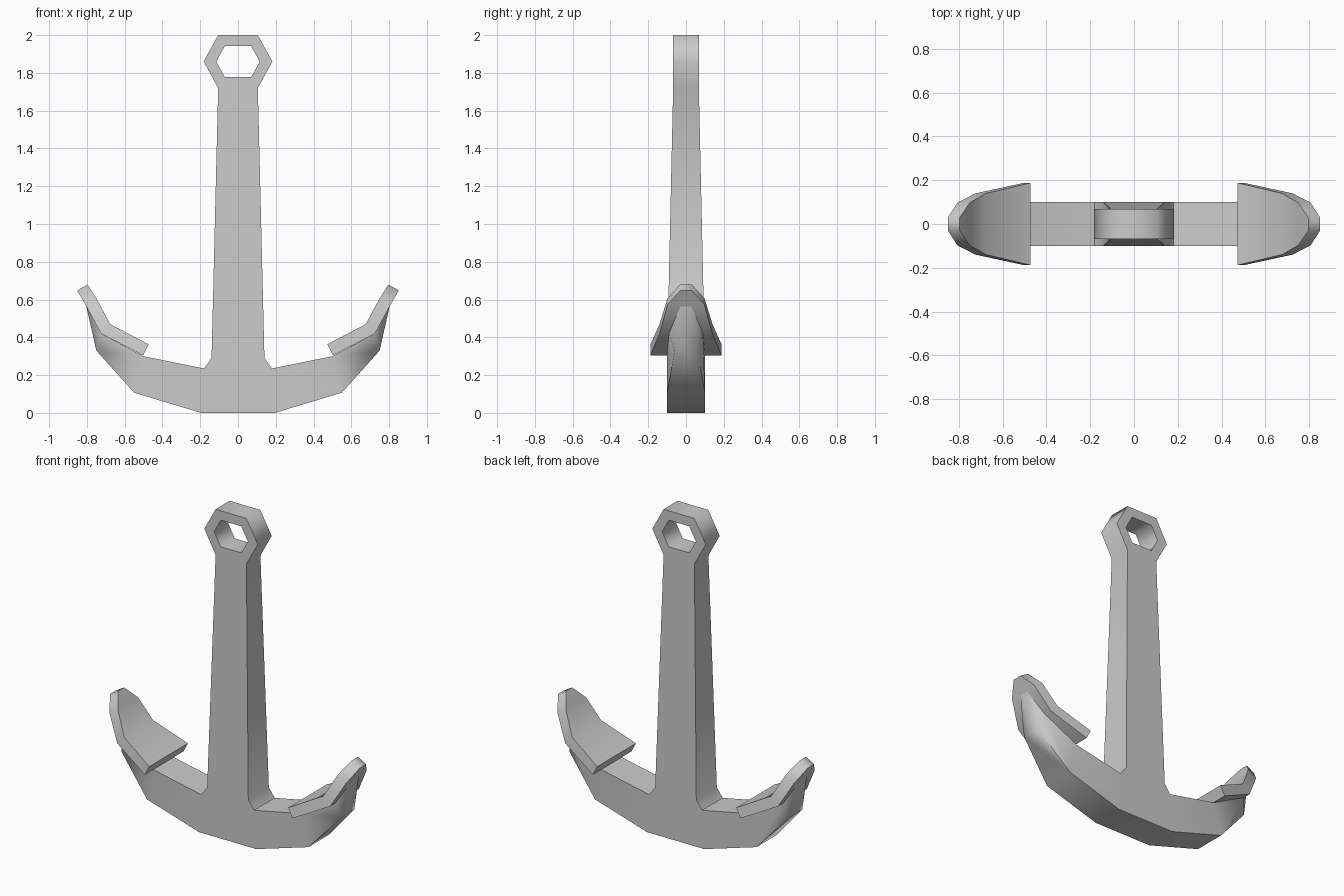
import bpy, bmesh
from math import radians

if "Cube" in bpy.data.objects:
    bpy.data.objects.remove(bpy.data.objects["Cube"])


def half_solid(name, pts, faces):
    """Front faces from (x, z, half depth), copied to the back, rim closed, mirrored in x."""
    bm = bmesh.new()
    front = [bm.verts.new((x, -d, z)) for x, z, d in pts]
    back = [bm.verts.new((x, d, z)) for x, z, d in pts]
    count = {}
    for f in faces:
        bm.faces.new([front[i] for i in f])
        bm.faces.new([back[i] for i in reversed(f)])
        for a, b in zip(f, f[1:] + f[:1]):
            count.setdefault(frozenset((a, b)), []).append((a, b))
    for uses in count.values():
        a, b = uses[0]
        on_centre = abs(pts[a][0]) < 1e-5 and abs(pts[b][0]) < 1e-5
        if len(uses) == 1 and not on_centre:
            bm.faces.new((front[b], front[a], back[a], back[b]))
    # mirror to the other side
    geom = bm.verts[:] + bm.edges[:] + bm.faces[:]
    dup = bmesh.ops.duplicate(bm, geom=geom)["geom"]
    for v in dup:
        if isinstance(v, bmesh.types.BMVert):
            v.co.x *= -1
    bmesh.ops.remove_doubles(bm, verts=bm.verts[:], dist=1e-4)
    bmesh.ops.recalc_face_normals(bm, faces=bm.faces[:])
    me = bpy.data.meshes.new(name)
    bm.to_mesh(me)
    bm.free()
    ob = bpy.data.objects.new(name, me)
    bpy.context.collection.objects.link(ob)
    bpy.ops.object.select_all(action='DESELECT')
    ob.select_set(True)
    bpy.context.view_layer.objects.active = ob
    bpy.ops.object.shade_smooth_by_angle(angle=radians(65))
    return ob


# Shank with hexagonal eye, and curved tapering arms
R = 0.068
body = [
    # eye: outer loop, then inner loop
    (0, 2, R), (.105, 2, R), (.182, 1.86, R), (.105, 1.72, R), (0, 1.72, R),
    (0, 1.942, R), (.07, 1.942, R), (.115, 1.86, R), (.07, 1.778, R), (0, 1.778, R),
    # shank foot and crown
    (.14, .29, .1), (0, .29, .1), (.18, .235, .1), (0, .235, .1),
    (.195, 0, .1), (0, 0, .1),
    # arm: top and bottom points out to the tip
    (.5, .30, .1), (.55, .107, .1),
    (.725, .42, .09), (.75, .33, .06), (.803, .565, .03),
]
eye = [[i, i + 5, i + 6, i + 1] for i in range(4)]
shank = [[4, 11, 10, 3], [11, 13, 12, 10], [13, 15, 14, 12]]
arm = [[12, 14, 17, 16], [16, 17, 19, 18], [18, 19, 20]]
half_solid("shank_and_arms", body, eye + shank + arm)

# Flukes: bent pointed plates lying on the arm ends (upper, lower point pairs)
fluke = [
    (.473, .363, .188), (.503, .305, .188),
    (.677, .47, .14), (.725, .42, .14),
    (.75, .607, .098), (.807, .571, .098),
    (.797, .68, .03), (.851, .648, .03),
]
half_solid("flukes", fluke, [[i, i + 1, i + 3, i + 2] for i in (0, 2, 4)])
